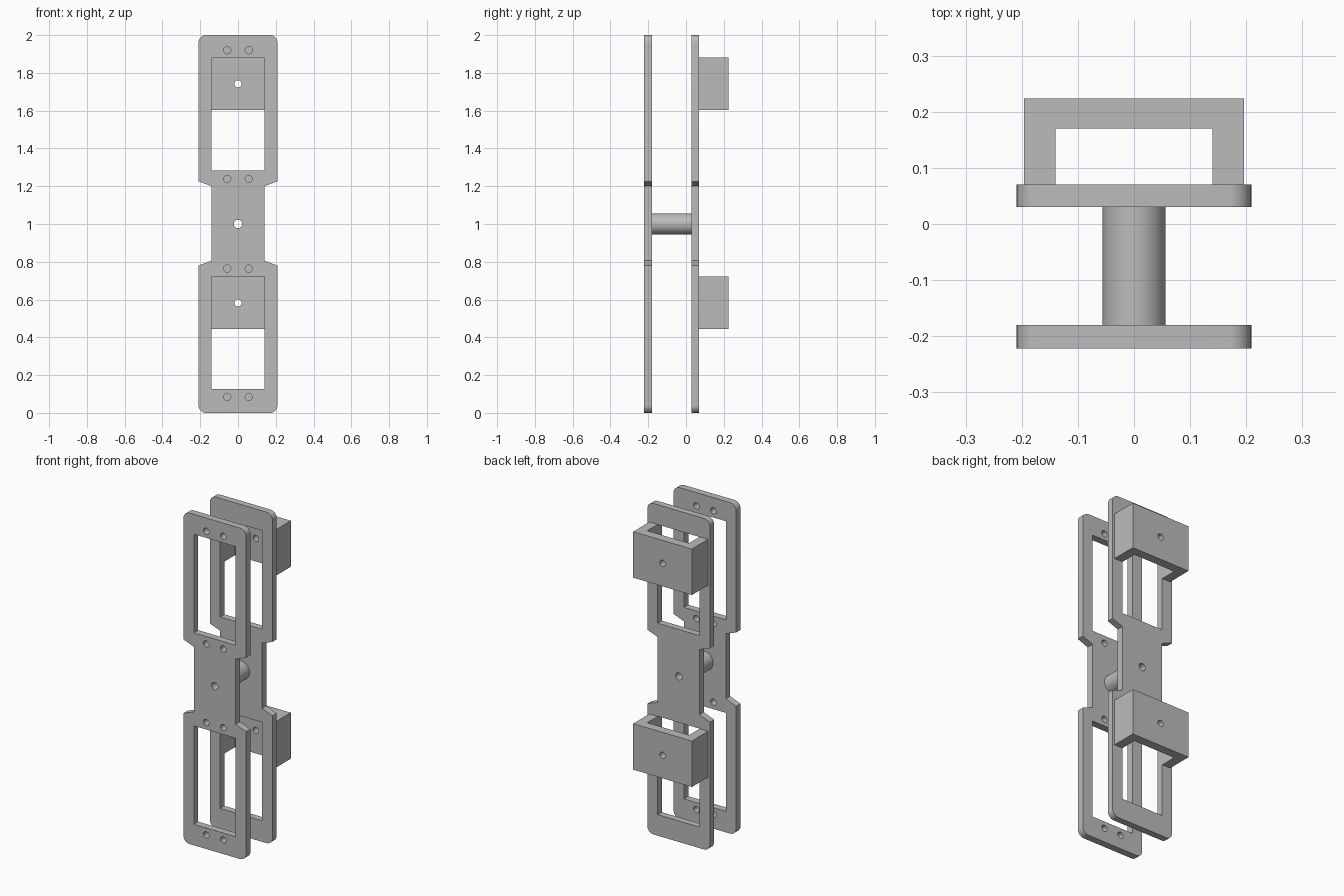
import bpy
import math

cube = bpy.data.objects.get("Cube")
if cube:
    bpy.data.objects.remove(cube)

grey = bpy.data.materials.new("light_grey")
grey.use_nodes = True
colour = (0.5, 0.5, 0.5, 1)
grey.diffuse_color = colour
grey.node_tree.nodes["Principled BSDF"].inputs["Base Color"].default_value = colour

MID = 1.0        # height of the centre hub
HOLE_R = 0.019


def circle(x, y, r, n=32):
    return [(x + r * math.cos(2 * math.pi * i / n),
             y + r * math.sin(2 * math.pi * i / n)) for i in range(n)]


def rect(x, y0, y1):
    return [(-x, y0), (x, y0), (x, y1), (-x, y1)]


def arc(cx, cy, r, start, n=8):
    """Quarter circle, starting at an angle in degrees."""
    return [(cx + r * math.cos(math.radians(start + 90 * i / n)),
             cy + r * math.sin(math.radians(start + 90 * i / n))) for i in range(n + 1)]


def extrude(name, loops, low, high, upright=True):
    """Extrude outline and hole loops: along y when upright, else along z."""
    curve = bpy.data.curves.new(name, "CURVE")
    curve.dimensions = "2D"
    curve.fill_mode = "BOTH"
    curve.extrude = (high - low) / 2
    for loop in loops:
        spline = curve.splines.new("POLY")
        spline.points.add(len(loop) - 1)
        for point, (x, y) in zip(spline.points, loop):
            point.co = (x, y, 0, 1)
        spline.use_cyclic_u = True
    obj = bpy.data.objects.new(name, curve)
    bpy.context.collection.objects.link(obj)
    mid = (low + high) / 2
    if upright:
        obj.rotation_euler.x = math.pi / 2
        obj.location.y = mid
    else:
        obj.location.z = mid
    curve.materials.append(grey)
    return finish(obj)


def finish(obj):
    """Turn curves and modifiers into a plain mesh with smooth round walls."""
    bpy.ops.object.select_all(action="DESELECT")
    obj.select_set(True)
    bpy.context.view_layer.objects.active = obj
    bpy.ops.object.convert(target="MESH")
    obj = bpy.context.object
    # Weld the caps to the walls
    weld = obj.modifiers.new("weld", "WELD")
    weld.merge_threshold = 0.0001
    bpy.ops.object.modifier_apply(modifier=weld.name)
    bpy.ops.object.shade_smooth_by_angle(angle=math.radians(30))
    return obj


# Plate outline: rounded ends, chamfered steps into a narrow waist
W, WAIST, R = 0.209, 0.14, 0.04
outline = (arc(-W + R, R, R, 180) + arc(W - R, R, R, 270)
           + [(W, 0.78), (WAIST, 0.806), (WAIST, 1.2), (W, 1.226)]
           + arc(W - R, 2 - R, R, 0) + arc(-W + R, 2 - R, R, 90)
           + [(-W, 1.226), (-WAIST, 1.2), (-WAIST, 0.806), (-W, 0.78)])
windows = [rect(WAIST, 0.127, 0.722), rect(WAIST, 1.284, 1.88)]
hub_hole = circle(0, MID, 0.022)
screw_holes = [circle(x, z, HOLE_R)
               for z in (0.085, 0.764, 1.239, 1.92) for x in (-0.057, 0.057)]

# Two plates joined by a hollow spacer
extrude("front_plate", [outline, hub_hole] + windows + screw_holes, -0.222, -0.18)
extrude("rear_plate", [outline, hub_hole] + windows, 0.03, 0.07)
extrude("spacer_tube", [circle(0, MID, 0.056, 48), hub_hole], -0.18, 0.03)

# U-shaped brackets behind the windows, each with a hole in the back wall
OUT, Y0, Y1, Y2 = 0.196, 0.07, 0.17, 0.224
u_shape = [(-OUT, Y0), (-WAIST, Y0), (-WAIST, Y1), (WAIST, Y1),
           (WAIST, Y0), (OUT, Y0), (OUT, Y2), (-OUT, Y2)]
for side, bottom in (("lower", 0.443), ("upper", 1.603)):
    top = bottom + 0.278
    bracket = extrude(side + "_bracket", [u_shape], bottom, top, upright=False)
    cutter = extrude("hole_cutter", [circle(0, (bottom + top) / 2, HOLE_R)], 0.12, 0.3)
    cutter.hide_render = True
    cut = bracket.modifiers.new("hole", "BOOLEAN")
    cut.operation = "DIFFERENCE"
    cut.solver = "EXACT"
    cut.object = cutter
    finish(bracket)
    bpy.data.objects.remove(cutter)
